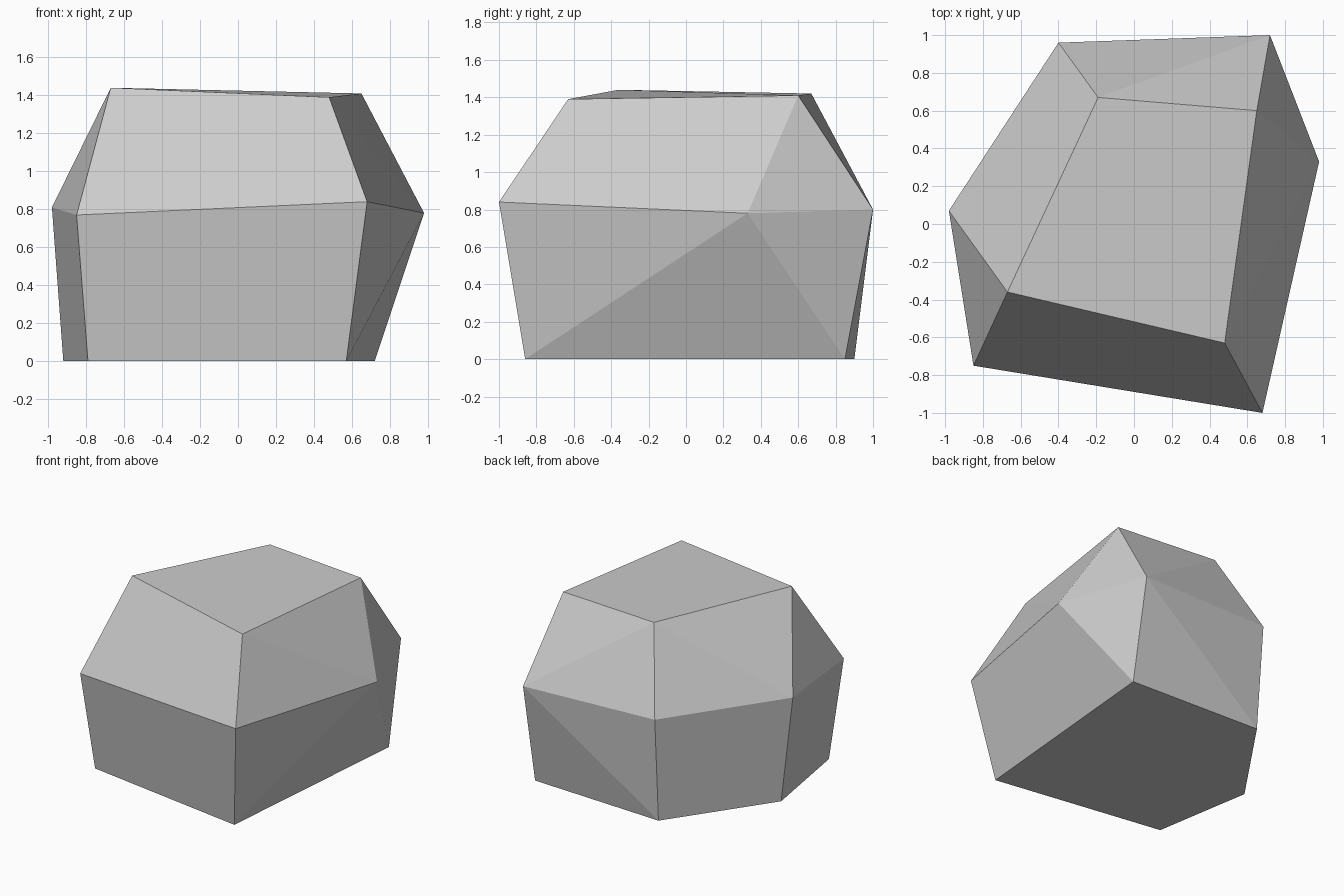
import bpy
import bmesh
import math

# Remove the default cube
cube = bpy.data.objects.get("Cube")
if cube:
    bpy.data.objects.remove(cube, do_unlink=True)


def make_material(name, colour):
    material = bpy.data.materials.new(name)
    material.use_nodes = True
    material.diffuse_color = colour
    shader = material.node_tree.nodes["Principled BSDF"]
    shader.inputs["Base Color"].default_value = colour
    shader.inputs["Roughness"].default_value = 0.9
    return material


# Corner rings of the boulder: flat base, wide waist, sloping crown
base_ring = [(-.79, -.65), (.57, -.86), (.72, .85), (-.39, .9), (-.92, .13)]
waist_ring = [(-.85, -.75, .77), (.68, -1, .84), (.98, .33, .78),
              (.72, 1, .8), (-.4, .96, .82), (-.98, .07, .81)]
crown_ring = [(-.67, -.36, 1.44), (.48, -.63, 1.39),
              (.65, .6, 1.41), (-.19, .67, 1.42)]


def build_boulder(name, corners, material):
    """Wrap the corners in a convex hull and merge nearly flat facets."""
    bm = bmesh.new()
    for corner in corners:
        bm.verts.new(corner)
    bmesh.ops.convex_hull(bm, input=bm.verts[:])
    bmesh.ops.dissolve_limit(bm, angle_limit=math.radians(3),
                             verts=bm.verts[:], edges=bm.edges[:])
    bmesh.ops.recalc_face_normals(bm, faces=bm.faces[:])
    for face in bm.faces:
        face.smooth = False
    mesh = bpy.data.meshes.new(name)
    bm.to_mesh(mesh)
    bm.free()
    mesh.materials.append(material)
    boulder = bpy.data.objects.new(name, mesh)
    bpy.context.scene.collection.objects.link(boulder)
    return boulder


# Single faceted boulder
stone_grey = make_material("stone_grey", (.6, .6, .6, 1))
corners = [(x, y, 0) for x, y in base_ring] + waist_ring + crown_ring
build_boulder("boulder", corners, stone_grey)
